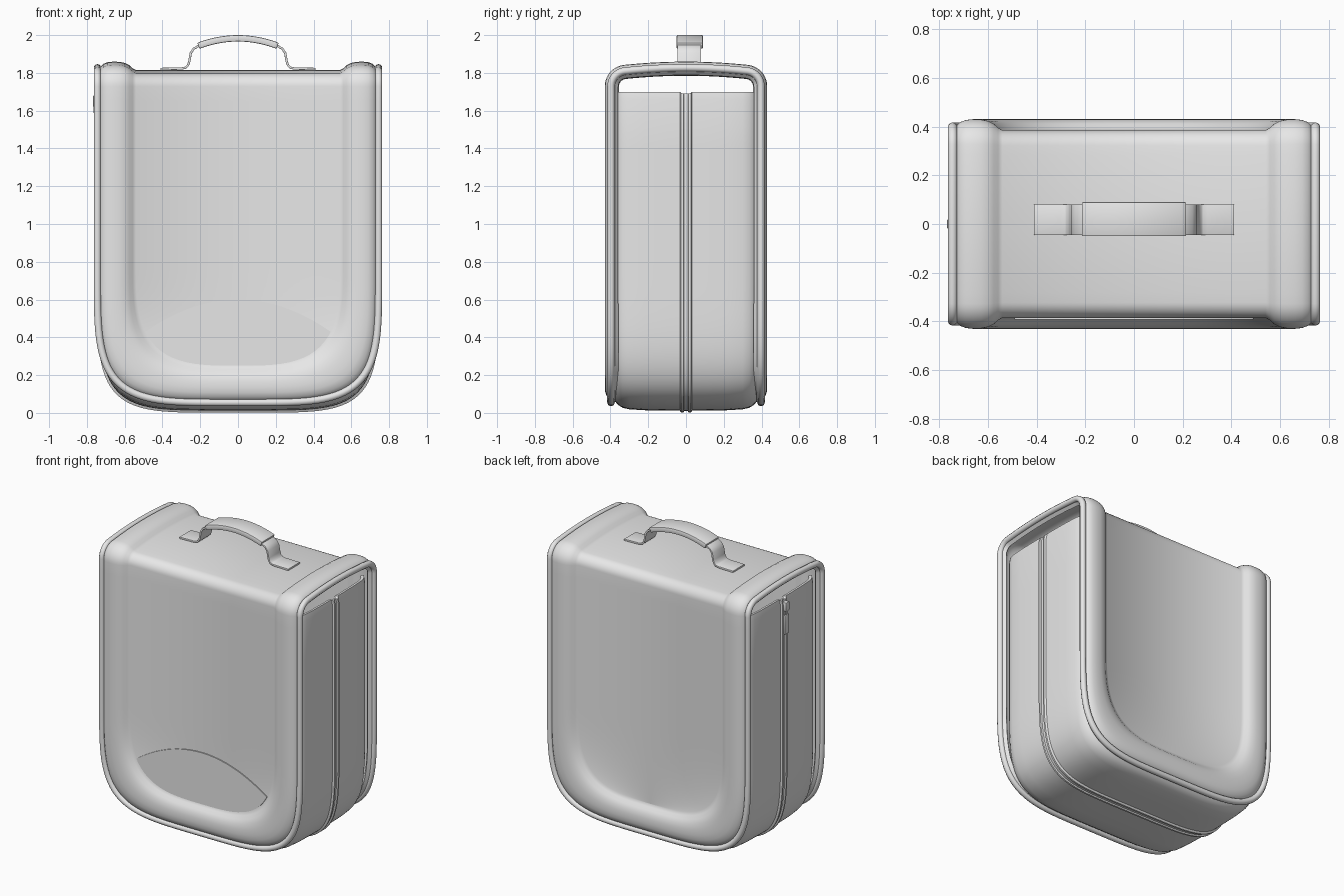
import bpy, bmesh
from math import sin, cos, pi, radians

cube = bpy.data.objects.get("Cube")
if cube:
    bpy.data.objects.remove(cube, do_unlink=True)

fabric = bpy.data.materials.new("light_grey_fabric")
fabric.use_nodes = True
fabric.diffuse_color = (0.8, 0.8, 0.8, 1)
fabric.node_tree.nodes["Principled BSDF"].inputs["Base Color"].default_value = (0.8, 0.8, 0.8, 1)


def finish(obj, angle=40):
    """Apply modifiers, colour and shade one part."""
    bpy.ops.object.select_all(action='DESELECT')
    obj.select_set(True)
    bpy.context.view_layer.objects.active = obj
    bpy.ops.object.convert(target='MESH')
    obj = bpy.context.view_layer.objects.active
    obj.data.materials.clear()
    obj.data.materials.append(fabric)
    bpy.ops.object.shade_smooth_by_angle(angle=radians(angle))


def to_object(name, bm):
    mesh = bpy.data.meshes.new(name)
    bm.to_mesh(mesh)
    bm.free()
    obj = bpy.data.objects.new(name, mesh)
    bpy.context.collection.objects.link(obj)
    return obj


def grid(name, rows):
    """Quad surface through rows of points."""
    bm = bmesh.new()
    v = [[bm.verts.new(p) for p in row] for row in rows]
    for a, b in zip(v, v[1:]):
        for j in range(len(a) - 1):
            bm.faces.new((a[j], b[j], b[j + 1], a[j + 1]))
    bmesh.ops.remove_doubles(bm, verts=bm.verts, dist=0.0002)
    bmesh.ops.dissolve_degenerate(bm, edges=bm.edges, dist=0.0001)
    return to_object(name, bm)


def mirror_xy(obj):
    mod = obj.modifiers.new("mirror", 'MIRROR')
    mod.use_axis = (True, True, False)


def solidify(obj, thickness, offset=-1):
    mod = obj.modifiers.new("thickness", 'SOLIDIFY')
    mod.thickness = thickness
    mod.offset = offset


def bevel(obj, width):
    mod = obj.modifiers.new("bevel", 'BEVEL')
    mod.width = width
    mod.segments = 2


# Rounded U outline shared by the panels
MID_Z = 0.8
STEPS = 40
ANGLES = [pi / 2 * u * u * (3 - 2 * u) for u in (i / STEPS for i in range(STEPS + 1))]


def u_point(angle, a, b, n):
    s, c = max(sin(angle), 0), max(cos(angle), 0)
    if c < 1e-6:
        c = 0
    return a * s ** (2 / n), MID_Z - b * c ** (2 / n)


def border(f):
    """Outline size from the outer edge (0) to the inner edge (1)."""
    return 0.76 - 0.22 * f, 0.76 - 0.21 * f, 4.5 - 1.2 * f


# Wrap profile over the top: y, z and outward direction
PANEL_Y, RADIUS, CORNER_Z = 0.385, 0.07, 1.728
wrap = [(-PANEL_Y, z, -1, 0) for z in (1.1, 1.4, 1.65)]
for i in range(11):
    t = radians(84) * i / 10
    wrap.append((RADIUS - PANEL_Y - RADIUS * cos(t), CORNER_Z + RADIUS * sin(t), -cos(t), sin(t)))
end_y, end_z = wrap[-1][:2]
for i in range(1, 9):
    u = i / 8
    t = radians(6) * (1 - u)
    wrap.append((end_y * (1 - u), end_z + 0.017 * (1 - (1 - u) ** 2), -sin(t), cos(t)))


def track(f, h):
    """Quarter path from bottom centre up the front to the middle of the top."""
    pts = []
    for t in ANGLES:
        x, z = u_point(t, *border(f))
        pts.append((x, -PANEL_Y - h, z))
    x = border(f)[0]
    pts += [(x, y + h * ny, z + h * nz) for y, z, ny, nz in wrap]
    return pts


# Outer shell: front, top and back with padded border
padding = [(0.06, -0.005), (0.11, 0.006), (0.15, 0.02), (0.21, 0.033), (0.32, 0.042),
           (0.45, 0.045), (0.6, 0.044), (0.73, 0.038), (0.84, 0.026), (0.92, 0.01), (1, 0)]
tracks = [track(f, h) for f, h in padding]
tracks.append([(0, y, z) for x, y, z in tracks[-1]])
shell = grid("outer_shell", list(zip(*tracks)))
mirror_xy(shell)
solidify(shell, 0.03)
finish(shell)

# Piping: one continuous loop around both side openings
quarter = track(0.07, 0.012)
loop = []
for sx, sy, step in ((1, 1, 1), (1, -1, -1), (-1, -1, 1), (-1, 1, -1)):
    loop += [(x * sx, y * sy, z) for x, y, z in quarter[::step]][1:]
curve = bpy.data.curves.new("piping", 'CURVE')
curve.dimensions = '3D'
curve.bevel_depth = 0.02
curve.bevel_resolution = 3
spline = curve.splines.new('POLY')
spline.points.add(len(loop) - 1)
for p, co in zip(spline.points, loop):
    p.co = (*co, 1)
spline.use_cyclic_u = True
piping = bpy.data.objects.new("piping", curve)
bpy.context.collection.objects.link(piping)
finish(piping, 60)

# Gusset: sides and bottom with a raised zip seam along the middle
seam = [(0, 0.003), (0.01, 0.003), (0.014, 0.011), (0.026, 0.011), (0.033, 0), (0.1, 0),
        (0.22, -0.002), (0.3, -0.007), (0.335, -0.015), (0.36, -0.03), (0.372, -0.045)]
rows = []
for t in ANGLES:
    row = []
    for y, off in seam:
        x, z = u_point(t, 0.735 + off, 0.788 + off, 5)
        row.append((x, -y, z))
    rows.append(row)
for z in (1.1, 1.4, 1.66, 1.7):
    rows.append([(0.735 + off - (0.008 if z == 1.7 else 0), -y, z - (0.01 if y < 0.03 and z == 1.7 else 0))
                 for y, off in seam])
gusset = grid("side_gusset", rows)
mirror_xy(gusset)
solidify(gusset, 0.02)
finish(gusset)

# Front patch: lens-shaped plate above the lower border
a, b, n = border(1)
xs = [0.49 * sin(pi / 2 * i / 16) for i in range(-16, 17)]
lower = [(x, MID_Z - b * (1 - (abs(x) / a) ** n) ** (1 / n)) for x in xs]
upper = [(x, 0.43 + 0.17 * (1 - (x / 0.49) ** 2)) for x in xs]
bm = bmesh.new()
bm.faces.new([bm.verts.new((x, -PANEL_Y - 0.007, z)) for x, z in lower + upper[-2:0:-1]])
patch = to_object("front_patch", bm)
solidify(patch, 0.008)
finish(patch)


# Handle: strap with flat feet and a thicker grip
def strip(name, half, y0, y1, thickness, soft):
    path = [(-x, z) for x, z in half[:0:-1]] + half[::1]
    obj = grid(name, [[(x, y0, z), (x, y1, z)] for x, z in path])
    solidify(obj, thickness, 0)
    bevel(obj, soft)
    finish(obj)


strap = [(0, 1.982), (0.1, 1.973), (0.2, 1.947), (0.235, 1.928), (0.25, 1.905), (0.258, 1.86),
         (0.265, 1.84), (0.278, 1.828), (0.3, 1.823), (0.41, 1.821)]
strip("handle_strap", strap, -0.045, 0.08, 0.012, 0.002)
grip = [(0.021 * i, 1.983 - 0.9 * (0.021 * i) ** 2) for i in range(11)]
strip("handle_grip", grip, -0.05, 0.09, 0.034, 0.006)


# Zip pull on the right side
def box(name, centre, size):
    bpy.ops.mesh.primitive_cube_add(size=1, location=centre)
    obj = bpy.context.object
    obj.name = name
    obj.scale = size
    bpy.ops.object.transform_apply(location=False, rotation=False, scale=True)
    bevel(obj, 0.004)
    finish(obj)


box("zip_slider", (-0.752, 0, 1.65), (0.03, 0.036, 0.06))
box("zip_link", (-0.758, 0, 1.61), (0.012, 0.016, 0.05))
box("zip_tab", (-0.756, 0, 1.53), (0.014, 0.044, 0.13))
